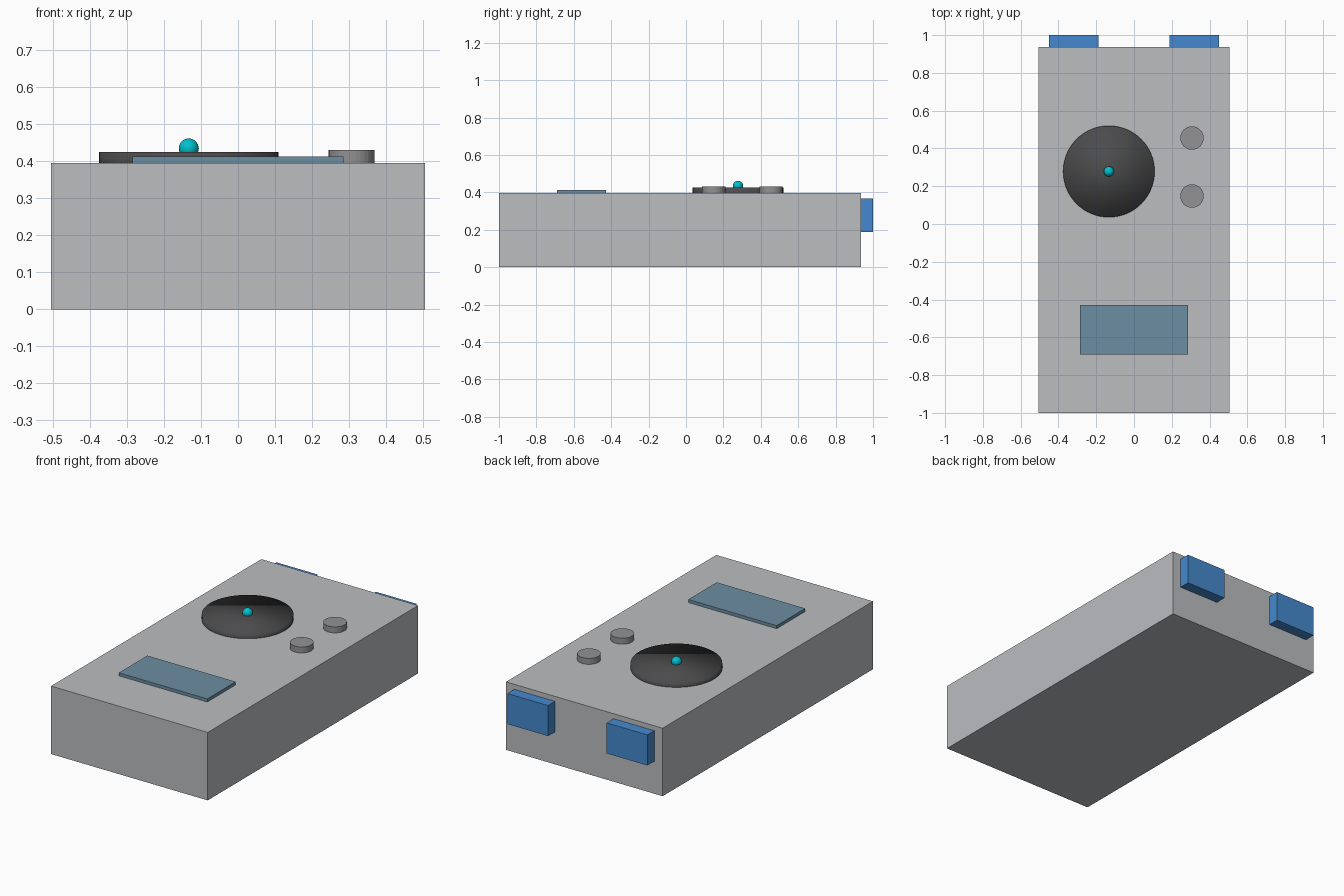
import bpy

default = bpy.data.objects.get("Cube")
if default:
    bpy.data.objects.remove(default, do_unlink=True)


def material(name, rgb):
    mat = bpy.data.materials.new(name)
    mat.use_nodes = True
    colour = (*rgb, 1.0)
    mat.diffuse_color = colour
    mat.node_tree.nodes["Principled BSDF"].inputs["Base Color"].default_value = colour
    return mat


light_grey = material("light grey", (0.5, 0.51, 0.53))
mid_grey = material("mid grey", (0.29, 0.29, 0.3))
dark_grey = material("dark grey", (0.07, 0.07, 0.073))
slate_blue = material("slate blue", (0.15, 0.27, 0.36))
bright_blue = material("bright blue", (0.06, 0.25, 0.62))
cyan = material("cyan", (0.0, 0.53, 0.62))


def finish(name, mat):
    obj = bpy.context.object
    obj.name = name
    obj.data.name = name
    obj.data.materials.append(mat)
    return obj


def box(name, low, high, mat):
    centre = [(a + b) / 2 for a, b in zip(low, high)]
    size = [b - a for a, b in zip(low, high)]
    bpy.ops.mesh.primitive_cube_add(size=1, location=centre)
    obj = bpy.context.object
    for v in obj.data.vertices:
        v.co = [c * s for c, s in zip(v.co, size)]
    return finish(name, mat)


def disc(name, x, y, radius, bottom, top, sides, mat):
    bpy.ops.mesh.primitive_cylinder_add(
        vertices=sides, radius=radius, depth=top - bottom,
        location=(x, y, (bottom + top) / 2))
    return finish(name, mat)


TOP = 0.396
DIAL_X, DIAL_Y = -0.133, 0.278

# Case and display
box("case", (-0.505, -1, 0), (0.505, 0.936, TOP), light_grey)
box("display", (-0.285, -0.69, TOP - 0.02), (0.285, -0.428, 0.414), slate_blue)

# Dial, softly shaded over its rim, with a small ball at its centre
disc("dial", DIAL_X, DIAL_Y, 0.242, TOP - 0.03, 0.426, 64, dark_grey)
bpy.ops.object.shade_smooth()
bpy.ops.mesh.primitive_uv_sphere_add(
    segments=32, ring_count=16, radius=0.027, location=(DIAL_X, DIAL_Y, 0.435))
finish("dial_ball", cyan)
bpy.ops.object.shade_smooth()

# Push buttons
for name, y in (("front_button", 0.148), ("rear_button", 0.455)):
    disc(name, 0.307, y, 0.062, TOP - 0.03, 0.431, 32, mid_grey)

# Sockets on the back
for name, x in (("left_socket", 0.32), ("right_socket", -0.32)):
    box(name, (x - 0.131, 0.9, 0.189), (x + 0.131, 1, 0.367), bright_blue)
